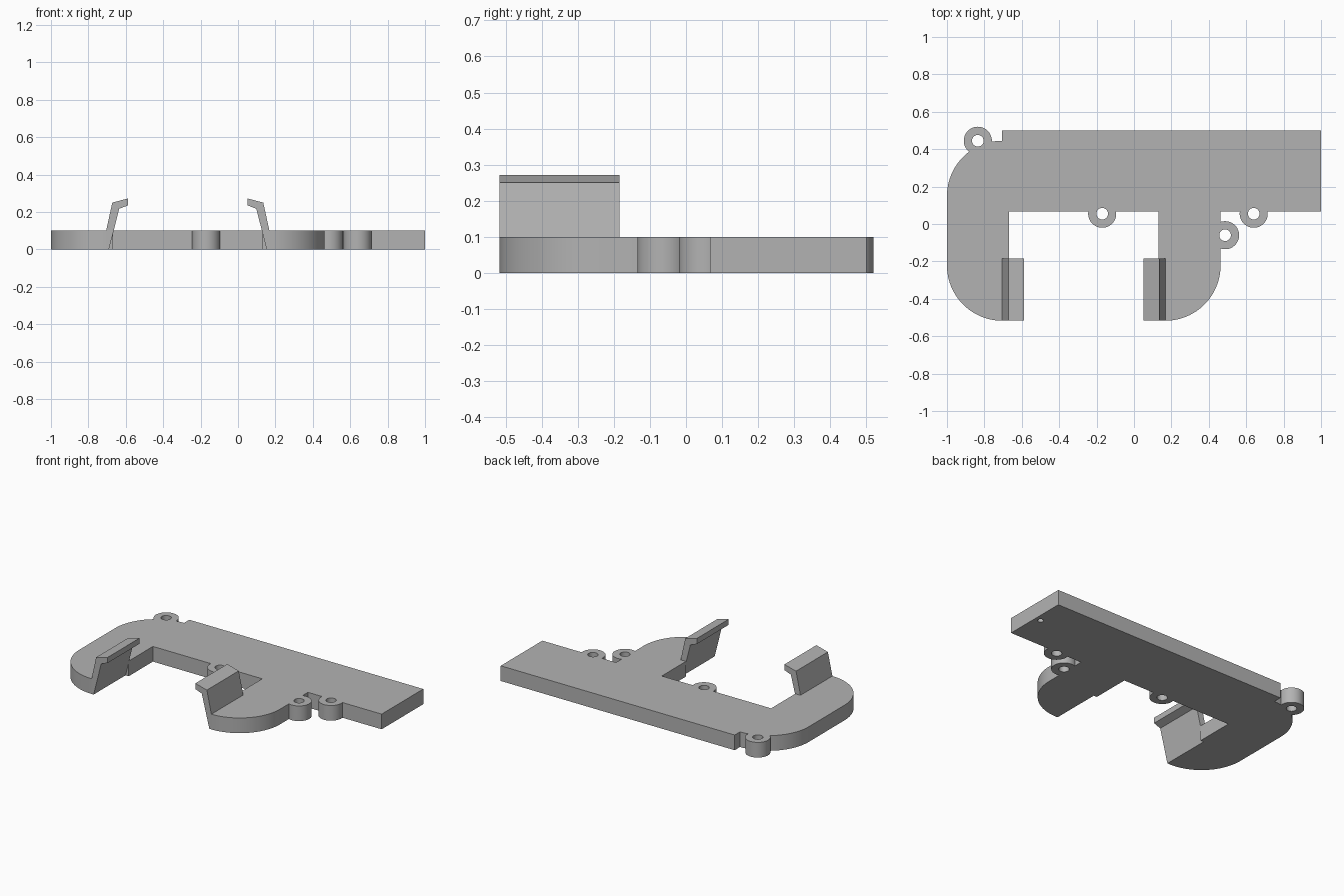
import bpy, bmesh, math

cube = bpy.data.objects.get("Cube")
if cube:
    bpy.data.objects.remove(cube, do_unlink=True)

grey = bpy.data.materials.new("plain grey")
grey.use_nodes = True
colour = (0.45, 0.45, 0.45, 1)
grey.diffuse_color = colour
grey.node_tree.nodes["Principled BSDF"].inputs["Base Color"].default_value = colour

THICK = 0.1       # plate thickness
R = 0.295         # large corner radius
MID = -0.2685     # symmetry line of the two arms
FRONT = -0.517
CLIP_BACK = -0.185


def prism(name, points, direction):
    """Extrude a flat outline into a solid."""
    bm = bmesh.new()
    face = bm.faces.new([bm.verts.new(p) for p in points])
    new = bmesh.ops.extrude_face_region(bm, geom=[face])["geom"]
    bmesh.ops.translate(bm, vec=direction,
                        verts=[v for v in new if isinstance(v, bmesh.types.BMVert)])
    bmesh.ops.recalc_face_normals(bm, faces=bm.faces)
    mesh = bpy.data.meshes.new(name)
    bm.to_mesh(mesh)
    bm.free()
    mesh.materials.append(grey)
    obj = bpy.data.objects.new(name, mesh)
    bpy.context.collection.objects.link(obj)
    return obj


def arc(cx, cy, r, start, end, steps=24):
    return [(cx + r * math.cos(math.radians(start + (end - start) * i / steps)),
             cy + r * math.sin(math.radians(start + (end - start) * i / steps)))
            for i in range(steps + 1)]


def disc(name, x, y, r, z0, z1):
    ring = arc(x, y, r, 0, 360, 48)[:-1]
    return prism(name, [(px, py, z0) for px, py in ring], (0, 0, z1 - z0))


def combine(target, tool, operation):
    """Apply a boolean and discard the tool."""
    tool.hide_render = True
    mod = target.modifiers.new(operation, "BOOLEAN")
    mod.operation, mod.object, mod.solver = operation, tool, "EXACT"
    bpy.context.view_layer.objects.active = target
    bpy.ops.object.modifier_apply(modifier=mod.name)
    bpy.data.objects.remove(tool, do_unlink=True)


# Plate: long beam with two rounded arms reaching forward
left_x = -1 + R
right_x = 2 * MID - left_x
arm_r = right_x + R
outline = [(1, 0.5), (-0.705, 0.5)]
outline += arc(left_x, 0.15, R, 90, 180)
outline += arc(left_x, FRONT + R, R, 180, 270)
outline += [(left_x, CLIP_BACK), (-0.667, CLIP_BACK), (-0.667, 0.067),
            (0.13, 0.067), (0.13, CLIP_BACK), (right_x, CLIP_BACK)]
outline += arc(right_x, FRONT + R, R, -90, 0)
outline += [(arm_r, 0.067), (1, 0.067)]
plate = prism("plate", [(x, y, 0) for x, y in outline], (0, 0, THICK))

# Screw eyelets merged into the plate, then drilled through
eyelets = [(-0.835, 0.445), (-0.17, 0.055), (0.64, 0.055), (0.487, -0.06)]
for x, y in eyelets:
    combine(plate, disc("eyelet", x, y, 0.075, 0, THICK), "UNION")
for x, y in eyelets:
    combine(plate, disc("eyelet_hole", x, y, 0.031, -0.1, 0.2), "DIFFERENCE")

# Small blind hole underneath the free end of the beam
combine(plate, disc("blind_hole", 0.96, 0.29, 0.018, -0.1, 0.05), "DIFFERENCE")

plate.select_set(True)
bpy.context.view_layer.objects.active = plate
bpy.ops.object.shade_smooth_by_angle(angle=math.radians(30))

# Hooked clips on the inner sides of the arms
profile = [(left_x, 0), (-0.69, 0), (-0.635, 0.217), (-0.588, 0.235),
           (-0.588, 0.272), (-0.672, 0.25), (left_x, THICK)]
for name, flip in (("right_clip", False), ("left_clip", True)):
    prism(name, [(2 * MID - x if flip else x, FRONT, z) for x, z in profile],
          (0, CLIP_BACK - FRONT, 0))
